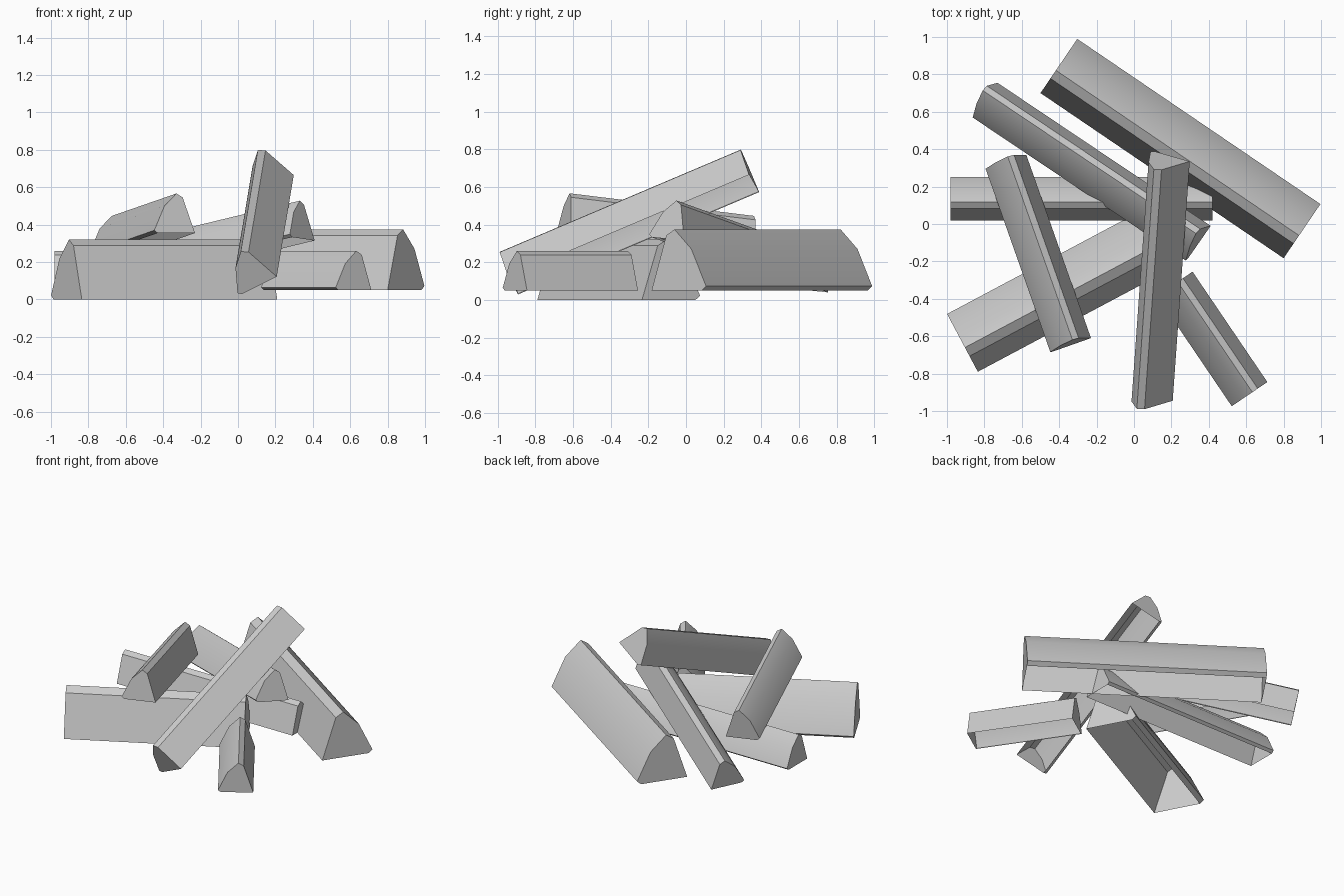
import bpy
import bmesh
from math import sin, cos, radians
from mathutils import Vector

cube = bpy.data.objects.get("Cube")
if cube:
    bpy.data.objects.remove(cube, do_unlink=True)

# One wood colour for the whole pile
wood = bpy.data.materials.new("pale_grey_wood")
wood.use_nodes = True
GREY = (0.6, 0.6, 0.6, 1)
wood.diffuse_color = GREY
wood.node_tree.nodes["Principled BSDF"].inputs["Base Color"].default_value = GREY

# Split-log section, open at the base: flat split side, chamfered ridge, rounded bark side
SECTION = [(0, 0), (0.27, 0.9), (0.42, 1), (0.73, 0.68), (1, 0.07), (0.92, 0)]


def split_log(name, start, end, width, height, roll=0):
    """Sweep the section along the split-side base edge from start to end."""
    start, end = Vector(start), Vector(end)
    axis = (end - start).normalized()
    across = Vector((0, 0, 1)).cross(axis).normalized()
    up = axis.cross(across)
    c, s = cos(radians(roll)), sin(radians(roll))
    u, v = across * c - up * s, up * c + across * s

    # Long faces, leaving the underside open, then the two sawn ends
    bm = bmesh.new()
    near, far = [[bm.verts.new(p + u * a * width + v * b * height) for a, b in SECTION]
                 for p in (start, end)]
    for i in range(len(SECTION) - 1):
        bm.faces.new((near[i + 1], near[i], far[i], far[i + 1]))
    bm.faces.new(near)
    bm.faces.new(far[::-1])
    mesh = bpy.data.meshes.new(name)
    bm.to_mesh(mesh)
    bm.free()
    mesh.materials.append(wood)
    obj = bpy.data.objects.new(name, mesh)
    bpy.context.collection.objects.link(obj)

    # Smooth bark side, crisp split edges
    bpy.ops.object.select_all(action="DESELECT")
    obj.select_set(True)
    bpy.context.view_layer.objects.active = obj
    bpy.ops.object.shade_smooth_by_angle(angle=radians(35))


# Thick logs lying flat
split_log("thick_back_log", (-0.5, 0.7, 0.05), (0.8, -0.183, 0.05), 0.35, 0.325)
split_log("thick_front_log", (-0.835, -0.79, 0), (0.21, -0.234, 0), 0.35, 0.32)

# Thin logs lying flat
split_log("thin_cross_log", (-0.98, 0.02, 0.05), (0.42, 0.02, 0.05), 0.23, 0.21)
split_log("short_front_log", (0.713, -0.845, 0.05), (0.313, -0.255, 0.05), 0.23, 0.21)

# Thin logs leaning on the pile
split_log("leaning_back_log", (0.41, -0.01, 0.315), (-0.73, 0.755, 0.04), 0.23, 0.21, -5)
split_log("leaning_left_log", (-0.23, -0.61, 0.355), (-0.576, 0.37, 0.235), 0.23, 0.213)
split_log("leaning_top_log", (0.207, -0.945, 0.122), (0.298, 0.335, 0.665), 0.233, 0.217, 28)
